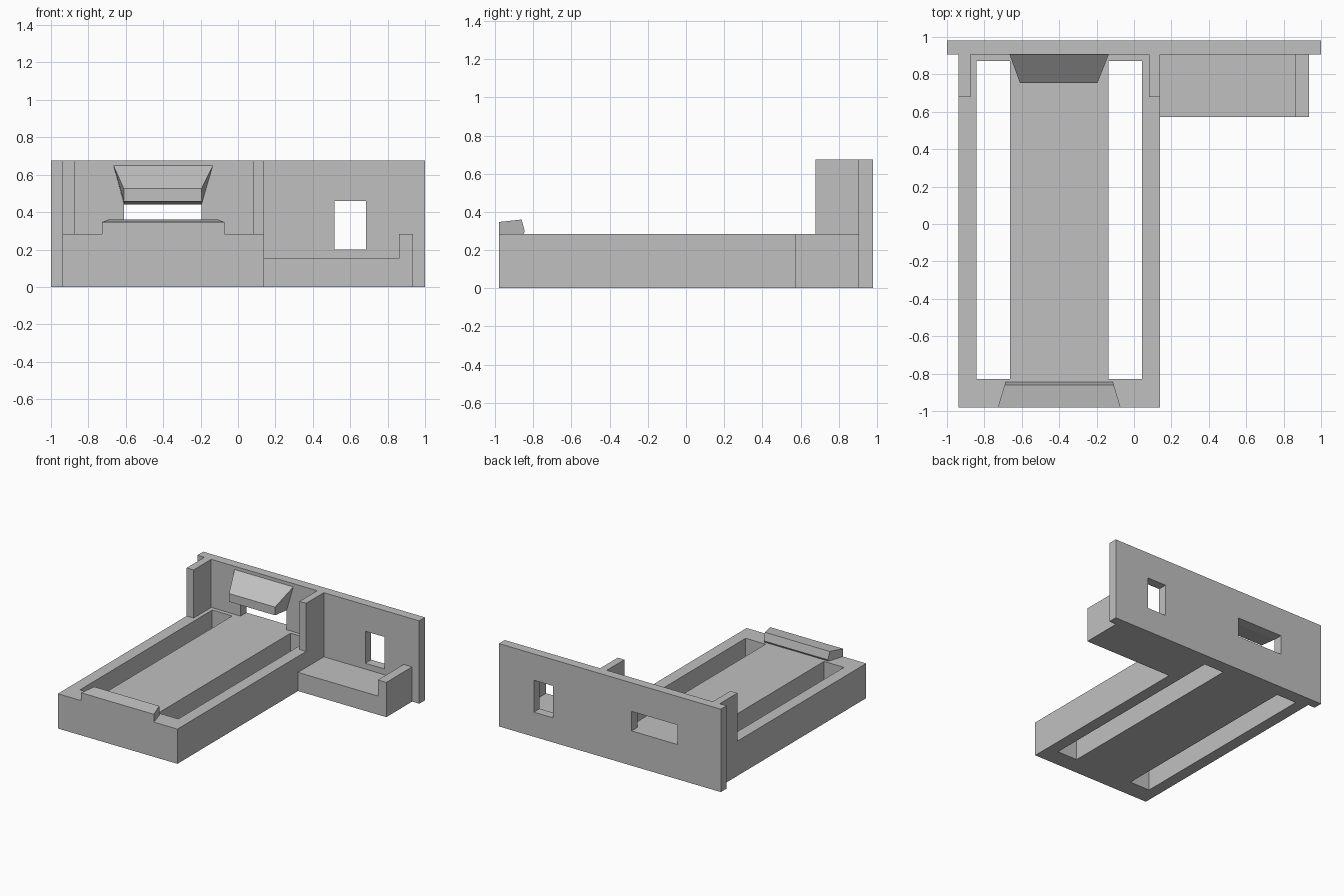
import bpy
import bmesh

default = bpy.data.objects.get("Cube")
if default:
    bpy.data.objects.remove(default, do_unlink=True)

grey = bpy.data.materials.new("light grey plastic")
grey.use_nodes = True
colour = (0.53, 0.53, 0.53, 1)
grey.diffuse_color = colour
grey.node_tree.nodes["Principled BSDF"].inputs["Base Color"].default_value = colour


def loft(name, first, last):
    """Solid between two matching outlines of 3D points."""
    bm = bmesh.new()
    a = [bm.verts.new(p) for p in first]
    b = [bm.verts.new(p) for p in last]
    n = len(a)
    bm.faces.new(a)
    bm.faces.new(b[::-1])
    for i in range(n):
        j = (i + 1) % n
        bm.faces.new((a[i], b[i], b[j], a[j]))
    bmesh.ops.recalc_face_normals(bm, faces=bm.faces)
    mesh = bpy.data.meshes.new(name)
    bm.to_mesh(mesh)
    bm.free()
    mesh.materials.append(grey)
    obj = bpy.data.objects.new(name, mesh)
    bpy.context.collection.objects.link(obj)
    return obj


def box(name, x, y, z):
    def outline(h):
        return [(x[0], y[0], h), (x[1], y[0], h), (x[1], y[1], h), (x[0], y[1], h)]
    return loft(name, outline(z[0]), outline(z[1]))


def cut(obj, *ranges):
    """Cut a box-shaped opening and discard the cutter."""
    cutter = box("cutter", *ranges)
    cutter.hide_render = True
    mod = obj.modifiers.new("opening", 'BOOLEAN')
    mod.operation = 'DIFFERENCE'
    mod.solver = 'EXACT'
    mod.object = cutter
    bpy.context.view_layer.objects.active = obj
    bpy.ops.object.modifier_apply(modifier=mod.name)
    bpy.data.objects.remove(cutter, do_unlink=True)


FRONT, WALL, BACK = -0.98, 0.905, 0.98
DECK, TOP = 0.283, 0.675
LEFT, RIGHT = -0.938, 0.14

# Long tray with two through slots
tray = box("tray", (LEFT, RIGHT), (FRONT, WALL), (0, DECK))
for x in ((-0.843, -0.663), (-0.137, 0.043)):
    cut(tray, x, (-0.83, 0.872), (-0.1, 0.5))

# Upright back plate with two windows
plate = box("back_plate", (-1, 1), (WALL, BACK), (0, TOP))
cut(plate, (-0.61, -0.195), (0.8, 1.1), (DECK, 0.442))
cut(plate, (0.515, 0.685), (0.8, 1.1), (0.2, 0.46))

# Guide posts beside the tray's rear end
box("right_guide_post", (LEFT, -0.875), (0.678, WALL), (DECK, TOP))
box("left_guide_post", (0.08, RIGHT), (0.678, WALL), (DECK, TOP))

# Side shelf with a raised end, as one stepped profile
step = [(RIGHT, 0), (0.936, 0), (0.936, DECK), (0.86, DECK), (0.86, 0.152), (RIGHT, 0.152)]
loft("side_shelf", [(x, 0.573, z) for x, z in step], [(x, WALL, z) for x, z in step])

# Tapered catch on the back plate
loft("rear_catch",
     [(-0.61, WALL, 0.442), (-0.195, WALL, 0.442), (-0.135, WALL, 0.648), (-0.665, WALL, 0.648)],
     [(-0.61, 0.755, 0.458), (-0.195, 0.755, 0.458), (-0.195, 0.755, 0.525), (-0.61, 0.755, 0.525)])

# Front lip, sides tapering towards the back
lip = [(FRONT, DECK), (FRONT, 0.347), (-0.861, 0.36), (-0.845, 0.297), (-0.853, DECK)]


def lip_side(side):
    return [(-0.4 + side * (0.328 - 0.3 * (y - FRONT)), y, z) for y, z in lip]


loft("front_lip", lip_side(-1), lip_side(1))
